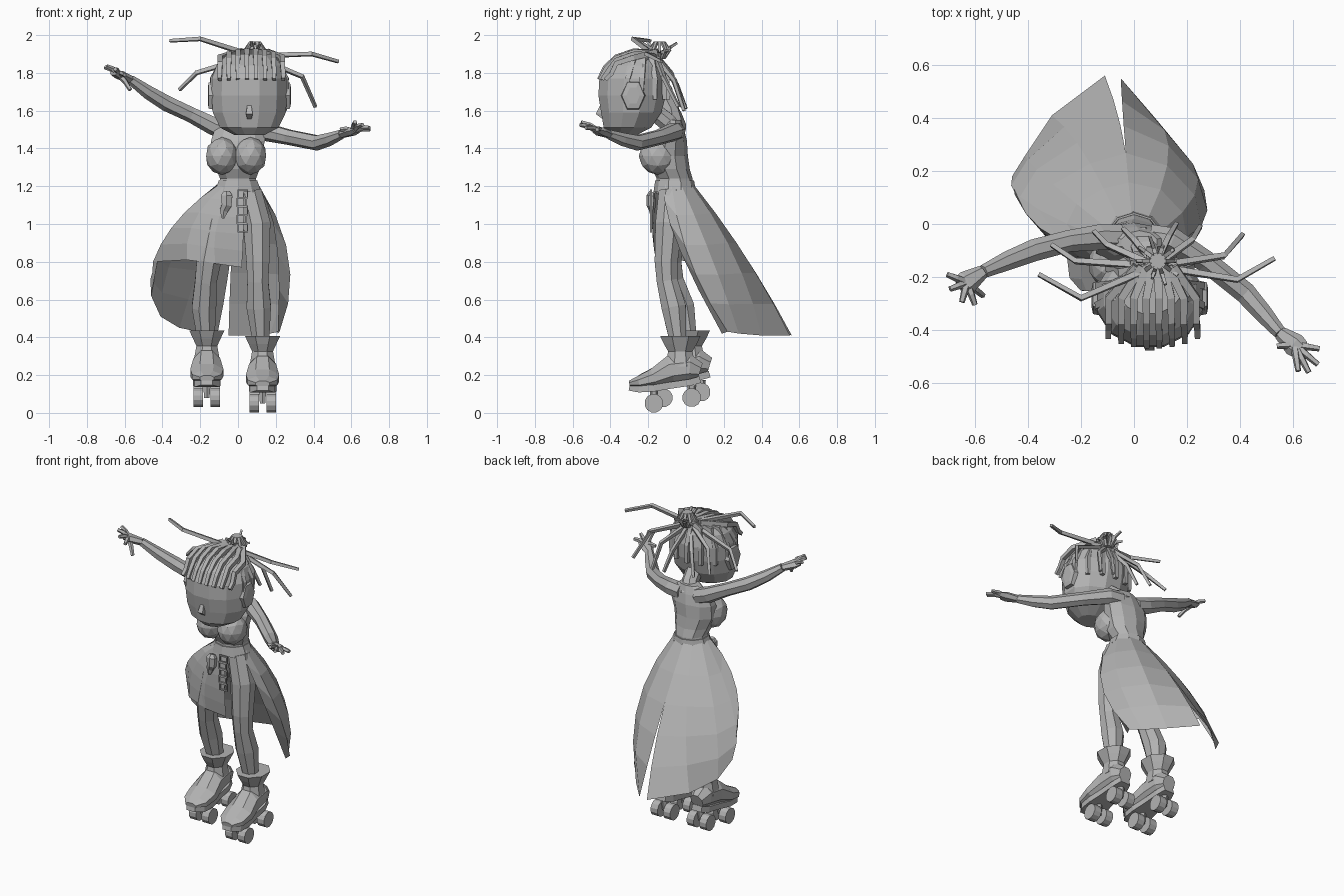
import bpy
import bmesh
import math
import random
from mathutils import Vector

random.seed(4)
if "Cube" in bpy.data.objects:
    bpy.data.objects.remove(bpy.data.objects["Cube"], do_unlink=True)

grey = bpy.data.materials.new("plain grey")
grey.use_nodes = True
colour = (.45, .45, .45, 1)
grey.diffuse_color = colour
for node in grey.node_tree.nodes:
    if node.type == "BSDF_PRINCIPLED":
        node.inputs["Base Color"].default_value = colour


def finish(name, bm, solid=True):
    """Turn a bmesh into a flat shaded object."""
    if solid:
        bmesh.ops.recalc_face_normals(bm, faces=bm.faces)
    mesh = bpy.data.meshes.new(name)
    bm.to_mesh(mesh)
    bm.free()
    mesh.materials.append(grey)
    obj = bpy.data.objects.new(name, mesh)
    bpy.context.collection.objects.link(obj)
    return obj


def tube(name, path, sides=8, ref=(1, 0, 0), level=False, closed=False):
    """Skin rings along a path of (x, y, z, radius along ref, other radius)."""
    bm = bmesh.new()
    points = [Vector(p[:3]) for p in path]
    count = len(points)
    rings = []
    for i, p in enumerate(path):
        if closed:
            along = points[(i + 1) % count] - points[i - 1]
        else:
            along = points[min(i + 1, count - 1)] - points[max(i - 1, 0)]
        if level:
            along = Vector((0, 0, 1))
        along.normalize()
        u = Vector(ref) - along * along.dot(Vector(ref))
        u.normalize()
        v = along.cross(u)
        ring = []
        for k in range(sides):
            a = math.tau * (k + .5) / sides
            ring.append(bm.verts.new(points[i] + u * math.cos(a) * p[3] + v * math.sin(a) * p[-1]))
        rings.append(ring)
    pairs = list(zip(rings, rings[1:]))
    if closed:
        pairs.append((rings[-1], rings[0]))
    for low, high in pairs:
        for k in range(sides):
            n = (k + 1) % sides
            bm.faces.new((low[k], low[n], high[n], high[k]))
    if not closed:
        bm.faces.new(rings[0])
        bm.faces.new(rings[-1])
    return finish(name, bm)


def strand(name, points, radius=.014, sides=4, ref=(0, .3, 1)):
    last = len(points) - 1
    return tube(name, [(*p, radius * (1 - .35 * i / last)) for i, p in enumerate(points)], sides, ref)


def ball(name, centre, radii):
    bm = bmesh.new()
    bmesh.ops.create_icosphere(bm, subdivisions=2, radius=1)
    for v in bm.verts:
        v.co = Vector([c + r * k for c, r, k in zip(centre, radii, v.co)])
    return finish(name, bm)


# Torso, bust and neck
tube("torso", [(0, -.06, 1.16, .12, .1), (0, -.06, 1.24, .1, .095), (0, -.08, 1.29, .12, .1),
               (-.01, -.09, 1.36, .14, .1), (0, -.08, 1.44, .15, .085),
               (.01, -.07, 1.5, .14, .06), (.02, -.07, 1.55, .07, .045)], 10, level=True)
for side, label in ((-1, "right"), (1, "left")):
    ball(label + "_bust", (-.01 + side * .075, -.15, 1.36), (.088, .1, .1))
tube("neck", [(.02, -.06, 1.48, .06), (.04, -.1, 1.54, .052), (.06, -.2, 1.62, .05)])

# Head, with a small nose and flat ear discs
tube("head", [(.06, -.33, 1.47, .08, .07), (.06, -.31, 1.51, .16, .13), (.06, -.29, 1.59, .2, .165),
              (.06, -.285, 1.68, .207, .185), (.06, -.28, 1.77, .205, .185),
              (.06, -.27, 1.84, .18, .155), (.06, -.25, 1.9, .12, .09)], 12, level=True)
tube("nose", [(.06, -.44, 1.64, .012), (.06, -.46, 1.585, .025), (.06, -.43, 1.56, .015)], 4)
for side, label in ((-1, "right"), (1, "left")):
    x = .06 + side * .19
    tube(label + "_ear", [(x, -.28, 1.68, .085, .065), (x + side * .025, -.28, 1.68, .08, .06),
                          (x + side * .03, -.28, 1.68, .05, .035)], 6, (0, 0, 1))

# Hair drawn forward in bands, then over the sides and back to the bun
for i in range(8):
    s = (i - 3.5) / 3.5
    x, drop = .07 + s * .165, .035 * s * s
    strand("fringe_band", [(.08 + s * .07, -.16, 1.91), (x, -.28, 1.915 - drop), (x, -.37, 1.885 - drop),
                           (x * 1.02, -.43 + drop, 1.83 - drop), (x * 1.02, -.462 + drop, 1.765)],
           .022, 4, (1, 0, 0))
for i in range(9):
    a = math.pi * (i - .5) / 7
    c, s = math.cos(a), math.sin(a)
    strand("crown_band", [(.08, -.16, 1.91), (.06 + .14 * c, -.25 + .11 * s, 1.87),
                          (.06 + .2 * c, -.27 + .17 * s, 1.77), (.06 + .2 * c, -.28 + .185 * s, 1.66)],
           .024, 4, (0, 1, .2))

# Loose long locks
locks = [
    ((-.2, -.28, 1.98), (-.36, -.19, 1.97)), ((-.22, -.14, 1.8), (-.31, -.08, 1.71)),
    ((.39, -.21, 1.9), (.53, -.13, 1.86)), ((.34, -.12, 1.78), (.41, -.04, 1.62)),
    ((.22, -.06, 1.76), (.25, -.01, 1.6)), ((-.1, -.08, 1.8), (-.15, -.03, 1.66)),
    ((.13, -.05, 1.74), (.16, .0, 1.61)), ((.0, -.06, 1.75), (-.04, -.02, 1.62)),
]
for bend, tip in locks:
    strand("long_lock", [(.08, -.16, 1.89), bend, tip], .017)

# Bun of angular loops and short ends
for i in range(5):
    turn = math.pi * i / 5
    loop = []
    for k in range(6):
        a = math.tau * k / 6
        flat = Vector((math.cos(turn), math.sin(turn), 0)) * math.cos(a)
        loop.append((.09 + flat.x * .055, -.14 + flat.y * .055, 1.92 + .045 * math.sin(a), .011))
    tube("bun_loop", loop, 4, (-math.sin(turn), math.cos(turn), 0), closed=True)
for i in range(10):
    a = math.tau * i / 10
    reach = random.uniform(.06, .1)
    strand("bun_end", [(.09, -.14, 1.9), (.09 + reach * math.cos(a), -.14 + reach * math.sin(a),
                                         random.uniform(1.91, 1.97))], .012)

# Arms with palms, fingers and thumbs
arms = {
    "right": ([(-.05, -.05, 1.49, .05), (-.13, -.05, 1.52, .05), (-.25, -.065, 1.58, .042),
               (-.38, -.1, 1.64, .043), (-.48, -.14, 1.7, .037), (-.57, -.18, 1.765, .026)],
              (-.63, -.22, 1.79),
              [(-.705, -.19, 1.83), (-.695, -.245, 1.835), (-.65, -.295, 1.82), (-.6, -.305, 1.79),
               (-.57, -.27, 1.71)]),
    "left": ([(.06, -.05, 1.49, .05), (.14, -.06, 1.49, .05), (.27, -.14, 1.46, .042),
              (.42, -.26, 1.43, .042), (.49, -.34, 1.45, .036), (.55, -.41, 1.475, .026)],
             (.605, -.455, 1.49),
             [(.7, -.47, 1.5), (.695, -.53, 1.51), (.66, -.56, 1.525), (.62, -.555, 1.54),
              (.54, -.46, 1.5)]),
}
for label, (path, palm, tips) in arms.items():
    tube(label + "_arm", path, 7, (0, 0, 1))
    wrist, palm = Vector(path[-1][:3]), Vector(palm)
    ahead = (palm - wrist) * .45
    tube(label + "_palm", [(*wrist, .022, .026), (*palm, .024, .045), (*(palm + ahead), .016, .038)],
         6, (0, 0, 1))
    for tip in tips:
        tip = Vector(tip)
        knuckle = palm.lerp(tip, .55) + Vector((0, 0, .008))
        strand(label + "_finger", [palm, knuckle, tip], .017, 5)

# Legs
legs = {
    "right": [(-.07, -.07, 1.17, .07), (-.11, -.08, 1.0, .085), (-.155, -.09, .8, .07),
              (-.17, -.07, .7, .062), (-.18, -.02, .56, .07), (-.17, .01, .4, .05), (-.17, .02, .28, .05)],
    "left": [(.06, -.08, 1.17, .07), (.1, -.09, 1.0, .078), (.105, -.105, .8, .066),
             (.105, -.1, .7, .06), (.11, -.065, .56, .07), (.12, -.045, .4, .05), (.125, -.04, .28, .05)],
}
for label, path in legs.items():
    tube(label + "_leg", path, 8)


def skate(label, x, y, z):
    """Boot with a flared cuff, a sole and four wheels."""
    tube(label + "_cuff", [(x, y - .03, z + .25, .075, .085), (x, y - .03, z + .33, .06, .07),
                           (x, y - .03, z + .37, .08, .095), (x, y - .03, z + .41, .1, .115)], 8, level=True)
    shoe, sole = [], []
    for dy, low, high, half in ((.075, .18, .27, .045), (.02, .165, .32, .07), (-.08, .15, .31, .078),
                                (-.17, .135, .24, .095), (-.25, .13, .2, .085), (-.3, .14, .175, .04)):
        shoe.append((x, y + dy, z + (low + high) / 2, half, (high - low) * .52))
        sole.append((x, y + dy, z + low, half * 1.08, .025))
    tube(label + "_boot", shoe, 8)
    tube(label + "_sole", sole, 4)
    for dy, dz in ((-.17, .055), (.03, .085)):
        strand(label + "_truck", [(x, y + dy, z + .15), (x, y + dy, z + dz)], .025, 6, (1, 0, 0))
        for side in (-1, 1):
            tube(label + "_wheel", [(x + side * k, y + dy, z + dz, .05) for k in (.02, .07)], 12, (0, 0, 1))


skate("right", -.165, .05, .025)
skate("left", .13, 0, -.004)

# Draped skirt: each column gives a waist angle, a middle point and a hem point
right_cloth = [
    (95, (-.04, .32, .82), (-.11, .56, .41)), (125, (-.19, .27, .83), (-.31, .41, .45)),
    (155, (-.34, .18, .84), (-.41, .26, .51)), (180, (-.4, .08, .87), (-.46, .18, .62)),
    (205, (-.32, -.04, 1.02), (-.45, .11, .8)), (235, (-.23, -.12, 1.02), (-.27, -.12, .81)),
    (262, (-.11, -.17, 1), (-.12, -.16, .79)), (285, (.03, -.18, .99), (.02, -.15, .77)),
]
left_cloth = [
    (330, (.2, -.06, .93), (.21, .19, .42)), (350, (.27, .02, .81), (.22, .22, .43)),
    (380, (.24, .14, .81), (.17, .28, .42)), (420, (.13, .26, .82), (.08, .4, .41)),
    (455, (-.035, .32, .82), (-.05, .55, .41)),
]
for label, columns in (("right", right_cloth), ("left", left_cloth)):
    bm = bmesh.new()
    grid = []
    for angle, middle, hem in columns:
        a = math.radians(angle)
        top = Vector((.11 * math.cos(a), -.06 + .1 * math.sin(a), 1.21))
        grid.append([bm.verts.new(top * (1 - t) * (1 - 2 * t) + Vector(middle) * 4 * t * (1 - t)
                                  + Vector(hem) * t * (2 * t - 1)) for t in (0, .2, .4, .6, .8, 1)])
    for near, far in zip(grid, grid[1:]):
        for r in range(5):
            bm.faces.new((near[r], far[r], far[r + 1], near[r + 1]))
    finish(label + "_skirt", bm, False)

# Waistband, pouch and hanging chain
tube("waistband", [(0, -.06, 1.17, .13, .112), (0, -.06, 1.23, .107, .103)], 10, level=True)
tube("pouch", [(-.06, -.18, 1.17, .02, .015), (-.06, -.185, 1.15, .035, .025), (-.06, -.185, 1.1, .03, .025),
               (-.075, -.18, 1.07, .025, .015), (-.08, -.18, 1.03, .008, .006)], 6)
for i in range(5):
    z = 1.16 - i * .045
    x = .025 - .006 * (i % 2)
    tube("chain_link", [(x + dx, -.185, z + dz, .007) for dx, dz in
                        ((-.025, -.02), (.025, -.02), (.025, .02), (-.025, .02))], 4, (0, 1, 0), closed=True)
